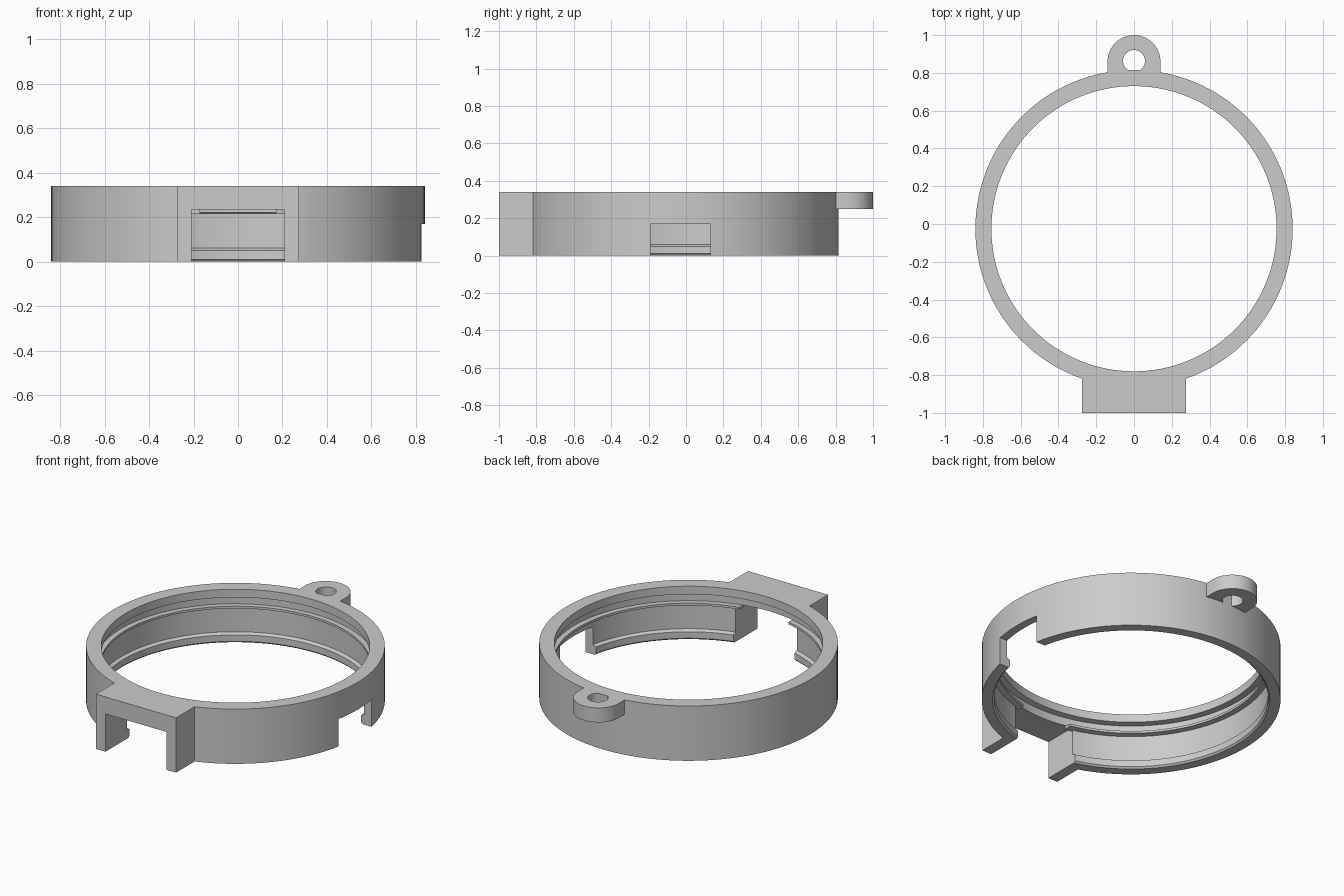
import bpy, bmesh, math
from mathutils import Matrix, Vector

if "Cube" in bpy.data.objects:
    bpy.data.objects.remove(bpy.data.objects["Cube"], do_unlink=True)

CENTRE_Y = -0.025
HEIGHT = 0.34
OUTER, WALL, LIP = 0.84, 0.79, 0.755
SEGMENTS = 128

grey = bpy.data.materials.new("plain grey")
grey.use_nodes = True
grey.diffuse_color = (0.6, 0.6, 0.6, 1)
grey.node_tree.nodes["Principled BSDF"].inputs["Base Color"].default_value = (0.6, 0.6, 0.6, 1)


def finish(name, bm):
    bmesh.ops.recalc_face_normals(bm, faces=bm.faces)
    mesh = bpy.data.meshes.new(name)
    bm.to_mesh(mesh)
    bm.free()
    mesh.materials.append(grey)
    obj = bpy.data.objects.new(name, mesh)
    bpy.context.collection.objects.link(obj)
    return obj


def lathe(name, profile):
    """Revolve a closed (radius, z) outline around the ring axis."""
    bm = bmesh.new()
    rings = []
    for i in range(SEGMENTS):
        a = math.tau * i / SEGMENTS
        rings.append([bm.verts.new((r * math.cos(a), r * math.sin(a) + CENTRE_Y, z))
                      for r, z in profile])
    n = len(profile)
    for i in range(SEGMENTS):
        a, b = rings[i], rings[(i + 1) % SEGMENTS]
        for j in range(n):
            k = (j + 1) % n
            bm.faces.new((a[j], b[j], b[k], a[k]))
    return finish(name, bm)


def box(name, low, high):
    low, high = Vector(low), Vector(high)
    bm = bmesh.new()
    place = Matrix.Translation((low + high) / 2) @ Matrix.Diagonal((*(high - low), 1))
    bmesh.ops.create_cube(bm, size=1, matrix=place)
    return finish(name, bm)


def prism(name, outline, z0, z1):
    bm = bmesh.new()
    face = bm.faces.new([bm.verts.new((x, y, z0)) for x, y in outline])
    top = bmesh.ops.extrude_face_region(bm, geom=[face])["geom"]
    bmesh.ops.translate(bm, vec=(0, 0, z1 - z0),
                        verts=[v for v in top if isinstance(v, bmesh.types.BMVert)])
    return finish(name, bm)


def arc(radius, cy, start, end, steps):
    return [(radius * math.cos(start + (end - start) * i / steps),
             cy + radius * math.sin(start + (end - start) * i / steps))
            for i in range(steps + 1)]


def combine(target, tool, operation):
    mod = target.modifiers.new("combine", "BOOLEAN")
    mod.operation, mod.solver, mod.object = operation, "EXACT", tool
    bpy.context.view_layer.objects.active = target
    bpy.ops.object.modifier_apply(modifier=mod.name)
    bpy.data.objects.remove(tool, do_unlink=True)


# Ring wall with top flange and bottom snap lip
ring = lathe("ring_shell", [
    (OUTER, 0), (OUTER, HEIGHT), (LIP, HEIGHT), (LIP, 0.29), (WALL, 0.285),
    (WALL, 0.06), (0.77, 0.05), (0.77, 0.01), (0.78, 0)])

# Front housing, hollowed to follow the ring
housing = box("front_housing", (-0.275, -1, 0), (0.275, -0.7, HEIGHT))
combine(housing, prism("core", arc(0.815, CENTRE_Y, 0, math.tau * (1 - 1 / SEGMENTS),
                                   SEGMENTS - 1), -0.1, 0.5), "DIFFERENCE")
combine(ring, housing, "UNION")

# Hanging tab with eyelet at the back
tab = prism("hanging_tab", arc(0.14, 0.86, 0, math.pi, 32) + [(-0.14, 0.775), (0.14, 0.775)],
            0.25, HEIGHT)
eye = prism("eyelet", arc(0.058, 0.863, 0, math.tau * 31 / 32, 31), 0.1, 0.5)
combine(tab, eye, "DIFFERENCE")
combine(ring, tab, "UNION")

# Front opening and side notch
combine(ring, box("front_opening", (-0.21, -1.2, -0.1), (0.21, -0.6, 0.235)), "DIFFERENCE")
combine(ring, box("side_notch", (0.6, -0.19, -0.1), (1, 0.13, 0.17)), "DIFFERENCE")

# Thin inner ridge, broken at the front opening
ridge = lathe("inner_ridge", [(0.8, 0.215), (0.757, 0.22), (0.757, 0.234), (0.8, 0.234)])
combine(ridge, box("ridge_gap", (-0.17, -1.2, 0.1), (0.17, -0.6, 0.3)), "DIFFERENCE")

for obj in (ring, ridge):
    bpy.ops.object.select_all(action="DESELECT")
    obj.select_set(True)
    bpy.context.view_layer.objects.active = obj
    bpy.ops.object.shade_smooth_by_angle(angle=math.radians(25))
